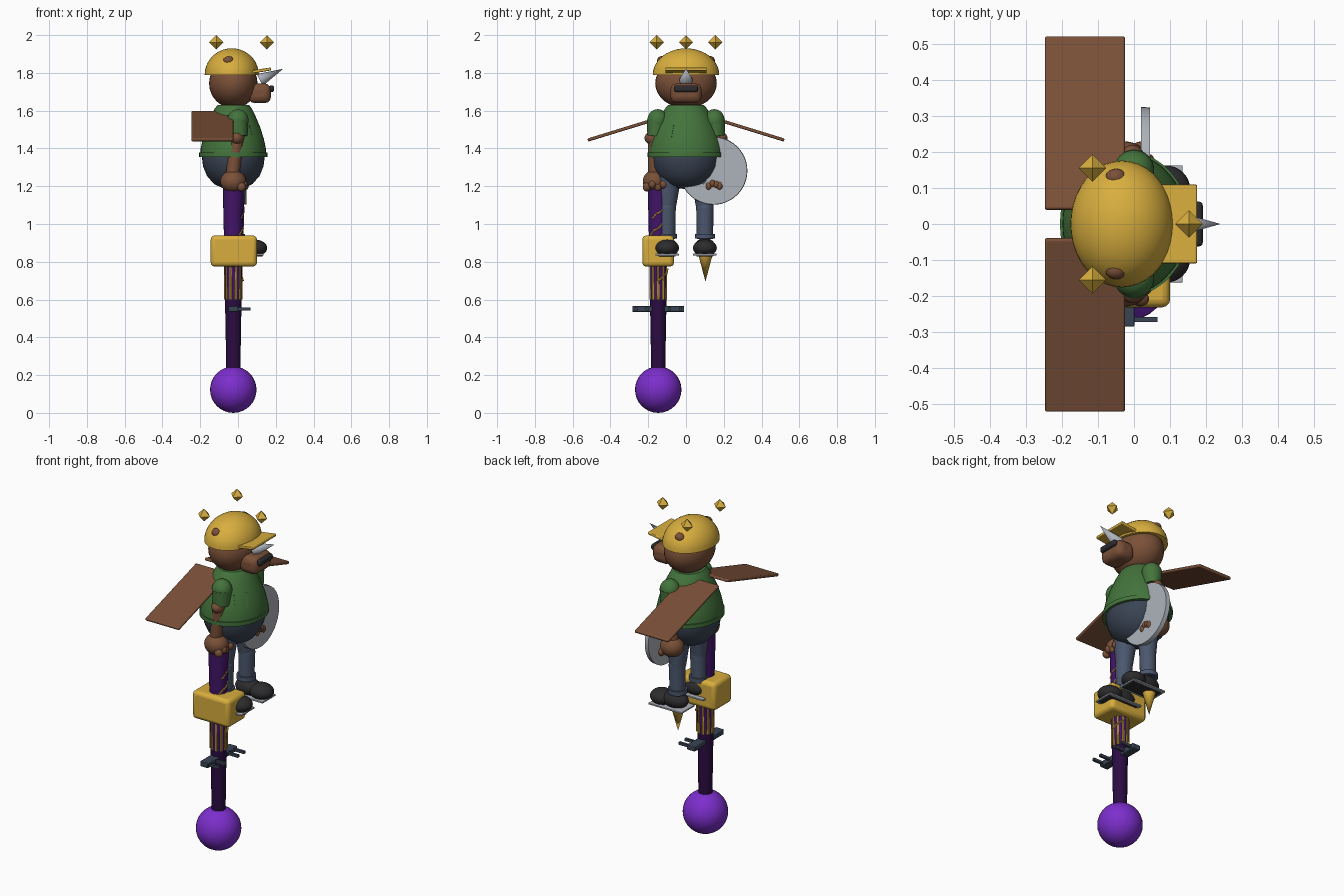
import bpy, bmesh, math
from mathutils import Vector

if "Cube" in bpy.data.objects:
    bpy.data.objects.remove(bpy.data.objects["Cube"])


def colour(name, r, g, b):
    m = bpy.data.materials.new(name)
    m.diffuse_color = [(c / 255 / 12.92 if c < 11 else ((c / 255 + 0.055) / 1.055) ** 2.4) for c in (r, g, b)] + [1]
    m.use_nodes = True
    m.node_tree.nodes["Principled BSDF"].inputs["Base Color"].default_value = m.diffuse_color
    return m


GOLD = colour("gold", 216, 174, 62)
BROWN = colour("brown", 122, 80, 56)
GREEN = colour("green", 68, 116, 60)
SLATE = colour("dark slate", 58, 68, 84)
DENIM = colour("denim", 76, 87, 110)
BLACK = colour("black", 44, 44, 46)
SILVER = colour("silver", 174, 179, 187)
PURPLE = colour("purple", 124, 46, 204)
PLUM = colour("dark plum", 66, 20, 104)
NIGHT = colour("night purple", 42, 12, 66)


def finish(name, mat, smooth=True):
    o = bpy.context.object
    o.name = name
    if not o.data.materials:
        o.data.materials.append(mat)
    if smooth:
        bpy.ops.object.shade_smooth_by_angle(angle=math.radians(40))
    return o


def ball(name, loc, size, mat, rot=(0, 0, 0), seg=32):
    bpy.ops.mesh.primitive_uv_sphere_add(segments=seg, ring_count=seg // 2, radius=1, location=loc, rotation=rot)
    bpy.context.object.scale = size
    return finish(name, mat)


def box(name, loc, size, mat, rot=(0, 0, 0), bevel=0.0):
    bpy.ops.mesh.primitive_cube_add(size=1, location=loc, rotation=rot)
    o = bpy.context.object
    o.scale = size
    bpy.ops.object.transform_apply(location=False, rotation=False, scale=True)
    if bevel:
        b = o.modifiers.new("round", "BEVEL")
        b.width, b.segments = bevel, 3
    return finish(name, mat)


def rod(name, a, b, r1, r2, mat, sides=24):
    a, b = Vector(a), Vector(b)
    d = b - a
    bpy.ops.mesh.primitive_cone_add(vertices=sides, radius1=r1, radius2=r2, depth=d.length, location=(a + b) / 2,
                                    rotation=d.to_track_quat('Z', 'Y').to_euler())
    return finish(name, mat)


def lathe(name, profile, mat, centre, squash=1.0, sides=40):
    """Spin (radius, z) points; squash scales x against y."""
    bm = bmesh.new()
    vs = [bm.verts.new((r, 0, z)) for r, z in profile]
    es = [bm.edges.new(p) for p in zip(vs, vs[1:])]
    bmesh.ops.spin(bm, geom=vs + es, cent=(0, 0, 0), axis=(0, 0, 1), angle=2 * math.pi, steps=sides)
    bmesh.ops.remove_doubles(bm, verts=bm.verts, dist=1e-4)
    for v in bm.verts:
        v.co.x *= squash
    bmesh.ops.recalc_face_normals(bm, faces=bm.faces)
    me = bpy.data.meshes.new(name)
    bm.to_mesh(me)
    bm.free()
    o = bpy.data.objects.new(name, me)
    bpy.context.collection.objects.link(o)
    bpy.ops.object.select_all(action='DESELECT')
    bpy.context.view_layer.objects.active = o
    o.select_set(True)
    o.location = centre
    return finish(name, mat)


CX, PY = -0.025, -0.147   # body axis x, staff axis y

# Staff: ball, shaft in two tones, block head
ball("staff_ball", (CX, PY, 0.123), (0.123,) * 3, PURPLE)
shaft = lathe("staff_shaft", [(0, 0.2), (0.038, 0.2), (0.04, 0.4), (0.044, 0.6), (0.047, 0.8), (0.051, 1.0),
                              (0.056, 1.2), (0, 1.2)], PLUM, (CX, PY, 0), sides=24)
shaft.data.materials.append(NIGHT)
for f in shaft.data.polygons:
    f.material_index = 1 if f.center.z < 0.6 else 0
box("staff_block", (-0.022, PY, 0.857), (0.245, 0.168, 0.165), GOLD, bevel=0.022)

# Gold streaks under the block and branching veins above it
for i in range(10):
    a = i * math.tau / 10
    p = Vector((math.cos(a), math.sin(a), 0))
    base = Vector((CX, PY, 0))
    rod("gold_streak", base + p * 0.041 + Vector((0, 0, 0.6)), base + p * 0.044 + Vector((0, 0, 0.78)),
        0.009, 0.006, GOLD, 8)
for z0, start in ((0.94, -0.9), (1.03, -0.6), (0.70, 0.1)):
    pts = [Vector((CX + 0.051 * math.cos(start + k * 0.45), PY + 0.051 * math.sin(start + k * 0.45),
                   z0 + 0.018 * k + 0.008 * (k % 2))) for k in range(4)]
    for p, q in zip(pts, pts[1:]):
        rod("gold_vein", p, q, 0.006, 0.004, GOLD, 8)

# Toothed crossbar
box("crossbar", (CX, PY, 0.55), (0.052, 0.275, 0.03), SLATE, bevel=0.004)
for y in (-0.118, -0.06, 0.06, 0.118):
    box("crossbar_tooth", (0.03, PY + y, 0.55), (0.07, 0.015, 0.015), SLATE)

# Torso
lathe("trousers", [(0, 1.185), (0.06, 1.19), (0.11, 1.212), (0.15, 1.255), (0.172, 1.305), (0.178, 1.35),
                   (0.175, 1.39), (0, 1.39)], SLATE, (CX, 0, 0), 0.93)
lathe("shirt", [(0, 1.355), (0.198, 1.355), (0.196, 1.40), (0.184, 1.45), (0.163, 1.51), (0.137, 1.565),
                (0.112, 1.61), (0.095, 1.63), (0, 1.635)], GREEN, (CX, 0, 0), 0.88)
lathe("shirt_hem", [(0.19, 1.354), (0.203, 1.354), (0.203, 1.378), (0.19, 1.378), (0.19, 1.354)], GREEN,
      (CX, 0, 0), 0.89)
box("shirt_pocket", (0.088, -0.1, 1.487), (0.008, 0.075, 0.075), GREEN, (0, math.radians(-18), math.radians(-35)))

# Head, snout, nose and horn
ball("head", (CX, 0, 1.745), (0.128, 0.163, 0.132), BROWN)
box("snout", (0.115, 0, 1.692), (0.12, 0.165, 0.105), BROWN, bevel=0.035)
box("nose", (0.177, 0, 1.716), (0.028, 0.125, 0.036), BLACK, bevel=0.012)
rod("horn", (0.115, 0, 1.762), (0.24, 0, 1.822), 0.035, 0, SILVER, 16)

# Helmet dome, peak and ears
dome = [(0.176 * math.cos(t * math.pi / 20), 1.79 + 0.14 * math.sin(t * math.pi / 20)) for t in range(11)]
lathe("helmet", [(0, 1.79)] + dome, GOLD, (-0.033, 0, 0), 0.815)
box("helmet_peak", (0.118, 0, 1.812), (0.115, 0.218, 0.016), GOLD, (0, math.radians(-9), 0), 0.004)
for s in (-1, 1):
    ball("ear", (-0.05, s * 0.128, 1.863), (0.03, 0.026, 0.026), BROWN, seg=20)

# Floating gems
for x, y in ((-0.115, -0.155), (-0.115, 0.155), (0.153, 0)):
    for z, r1, r2 in ((1.943, 0, 0.038), (1.981, 0.038, 0)):
        bpy.ops.mesh.primitive_cone_add(vertices=4, radius1=r1, radius2=r2, depth=0.038, end_fill_type='NOTHING',
                                        location=(x, y, z))
        finish("gem", GOLD, False)

for s in (-1, 1):
    # Wings
    box("wing", (-0.136, s * 0.28, 1.518), (0.222, 0.502, 0.017), BROWN, (-s * 0.298, 0, 0), 0.006)
    # Arms and hands
    ball("sleeve", (0.0, s * 0.15, 1.548), (0.056, 0.055, 0.06), GREEN)
    rod("sleeve_cuff", (0.002, s * 0.158, 1.465), (0.0, s * 0.152, 1.55), 0.047, 0.055, GREEN)
    rod("forearm", (-0.03, s * 0.165, 1.25), (0.0, s * 0.165, 1.48), 0.036, 0.036, BROWN)
    ball("elbow", (-0.005, s * 0.175, 1.455), (0.036, 0.045, 0.036), BROWN, seg=20)
    ball("hand", (-0.025, s * 0.167, 1.225), (0.068, 0.062, 0.06), BROWN)
    for k in range(4):
        ball("finger", (0.018 + 0.008 * (k % 2), s * (0.208 - 0.03 * k), 1.196 + 0.014 * (k % 2)),
             (0.024, 0.021, 0.024), BROWN, seg=16)
    # Legs
    y = s * 0.1
    rod("thigh", (-0.015, y, 1.08), (-0.015, y * 0.9, 1.25), 0.045, 0.065, DENIM)
    ball("knee", (-0.012, y, 1.085), (0.046, 0.046, 0.046), DENIM, seg=24)
    rod("shin", (-0.015, y, 0.92), (-0.012, y, 1.085), 0.043, 0.046, DENIM)
    rod("trouser_cuff", (-0.015, y, 0.922), (-0.015, y, 0.948), 0.053, 0.053, DENIM)
    # Shoes with metal soles
    ball("shoe_toe", (0.085, y, 0.873), (0.07, 0.063, 0.045), BLACK)
    ball("shoe_heel", (0.0, y, 0.878), (0.08, 0.055, 0.048), BLACK)
    box("shoe_sole", (0.03, y, 0.834), (0.2, 0.09, 0.012), BLACK, bevel=0.004)
    box("sole_plate", (0.025, y, 0.838), (0.22, 0.125, 0.01), SILVER, bevel=0.003)

# Spike under one shoe
rod("spike", (-0.02, 0.103, 0.835), (-0.02, 0.103, 0.695), 0.037, 0, GOLD, 20)

# Round shield with finger tips over it
disc = rod("shield", (0.02, 0.145, 1.282), (0.045, 0.145, 1.282), 0.18, 0.178, SILVER, 48)
for y, z in ((0.12, 1.2), (0.14, 1.215), (0.16, 1.21), (0.178, 1.2)):
    ball("gripping_finger", (0.042, y, z), (0.014, 0.016, 0.02), BROWN, seg=12)
